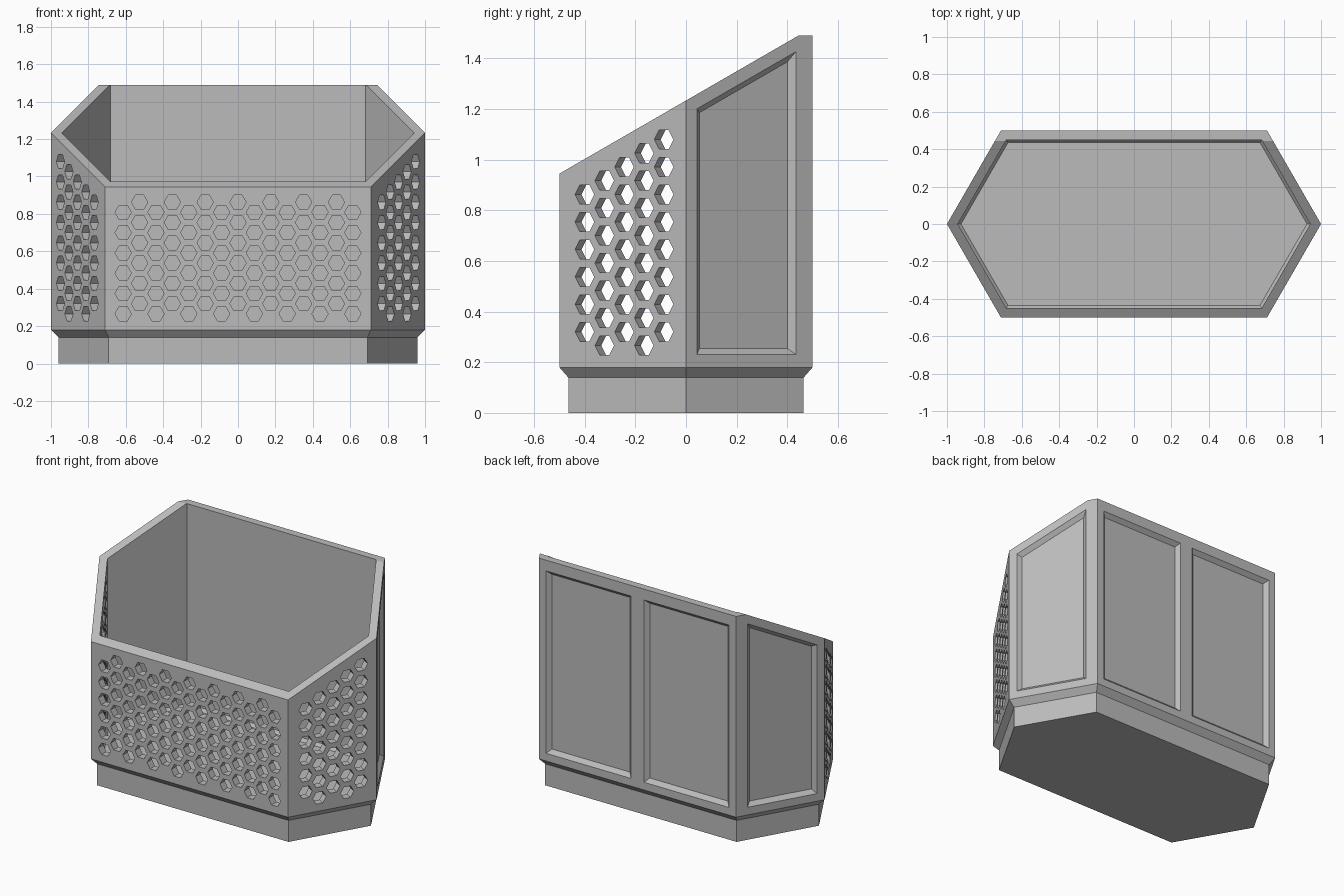
import bpy, bmesh, math
from mathutils import Vector

cube = bpy.data.objects.get("Cube")
if cube:
    bpy.data.objects.remove(cube, do_unlink=True)

T30, C30 = math.tan(math.radians(30)), math.cos(math.radians(30))
UP = Vector((0, 0, 1))

grey = bpy.data.materials.new("plain_grey")
grey.use_nodes = True
grey.diffuse_color = (0.5, 0.5, 0.5, 1)
grey.node_tree.nodes["Principled BSDF"].inputs["Base Color"].default_value = (0.5, 0.5, 0.5, 1)


def loft(bm, rings):
    """Closed solid through a list of rings of equal length."""
    loops = [[bm.verts.new(p) for p in ring] for ring in rings]
    for a, b in zip(loops, loops[1:]):
        for i in range(len(a)):
            j = (i + 1) % len(a)
            bm.faces.new((a[i], a[j], b[j], b[i]))
    bm.faces.new(loops[0])
    bm.faces.new(loops[-1])


def make_object(name, bm):
    bmesh.ops.recalc_face_normals(bm, faces=bm.faces)
    mesh = bpy.data.meshes.new(name)
    bm.to_mesh(mesh)
    bm.free()
    mesh.materials.append(grey)
    obj = bpy.data.objects.new(name, mesh)
    bpy.context.collection.objects.link(obj)
    return obj


def hexagon(inset, z):
    """Elongated six-sided outline, moved inward by inset."""
    tip, y = 1 - inset / C30, 0.5 - inset
    x = tip - y * T30
    return [(tip, 0, z), (x, y, z), (-x, y, z), (-tip, 0, z), (-x, -y, z), (x, -y, z)]


def cut(obj, cutter):
    cutter.hide_render = True
    mod = obj.modifiers.new("cut", 'BOOLEAN')
    mod.operation, mod.solver, mod.object = 'DIFFERENCE', 'EXACT', cutter
    bpy.context.view_layer.objects.active = obj
    bpy.ops.object.modifier_apply(modifier=mod.name)
    bpy.data.objects.remove(cutter, do_unlink=True)


def hex_hole(bm, origin, u, n, s, z):
    """Hexagonal prism through the wall at distance s along u."""
    centre = origin + u * s + UP * z
    corners = [centre + u * (0.0435 * math.cos(a)) + UP * (0.0435 * math.sin(a))
               for a in (math.radians(60 * i) for i in range(6))]
    loft(bm, [[c + n * d for c in corners] for d in (0.02, -0.07)])


def recess(bm, origin, u, n, s0, s1, top, slope):
    """Panel recess with bevelled sides and an optional sloping top."""
    rings = []
    for m in (0.01, -0.025):
        a, b = s0 - m, s1 + m
        rise = top + m * math.hypot(1, slope)
        outline = [(a, 0.23 - m), (b, 0.23 - m), (b, rise + slope * b), (a, rise + slope * a)]
        rings.append([origin + u * s + UP * z + n * m for s, z in outline])
    loft(bm, rings)


# Plinth
bm = bmesh.new()
loft(bm, [hexagon(0.035, 0), hexagon(0.035, 0.15)])
make_object("plinth", bm)

# Hollow bin body with bevelled foot and floor
bm = bmesh.new()
loft(bm, [hexagon(i, z) for i, z in (
    (0.035, 0.14), (0, 0.18), (0, 1.8), (0.05, 1.8), (0.05, 0.185), (0.065, 0.165))])
body = make_object("bin_body", bm)

# Sloping rim
bm = bmesh.new()
rim = [(-0.6, 0.945 - 0.1 * T30), (0.444, 0.945 + 0.944 * T30), (0.6, 1.49), (0.6, 2), (-0.6, 2)]
loft(bm, [[(x, y, z) for y, z in rim] for x in (-1.2, 1.2)])
cut(body, make_object("rim_cutter", bm))

# Front grille
bm = bmesh.new()
front, right, forward = Vector((0, -0.5, 0)), Vector((1, 0, 0)), Vector((0, -1, 0))
for col in range(15):
    for row in range(6):
        hex_hole(bm, front, right, forward, (col - 7) * 0.0877,
                 0.266 + row * 0.1085 + (col % 2) * 0.054)

for side in (-1, 1):
    tip = Vector((side, 0, 0))
    # Side grilles, taller towards the middle
    u, n = Vector((-0.5 * side, -C30, 0)), Vector((C30 * side, -0.5, 0))
    for col in range(5):
        for row in range(8 - (col + 0) // 2):
            hex_hole(bm, tip, u, n, 0.101 + col * 0.0903,
                     0.32 + row * 0.1085 - (col % 2) * 0.054)
    # Side and back recessed panels
    u, n = Vector((-0.5 * side, C30, 0)), Vector((C30 * side, 0.5, 0))
    recess(bm, tip, u, n, 0.05, 0.502, 1.176, 0.5)
    recess(bm, Vector((0, 0.5, 0)), Vector((side, 0, 0)), Vector((0, 1, 0)), 0.047, 0.66, 1.42, 0)
cut(body, make_object("opening_cutter", bm))
